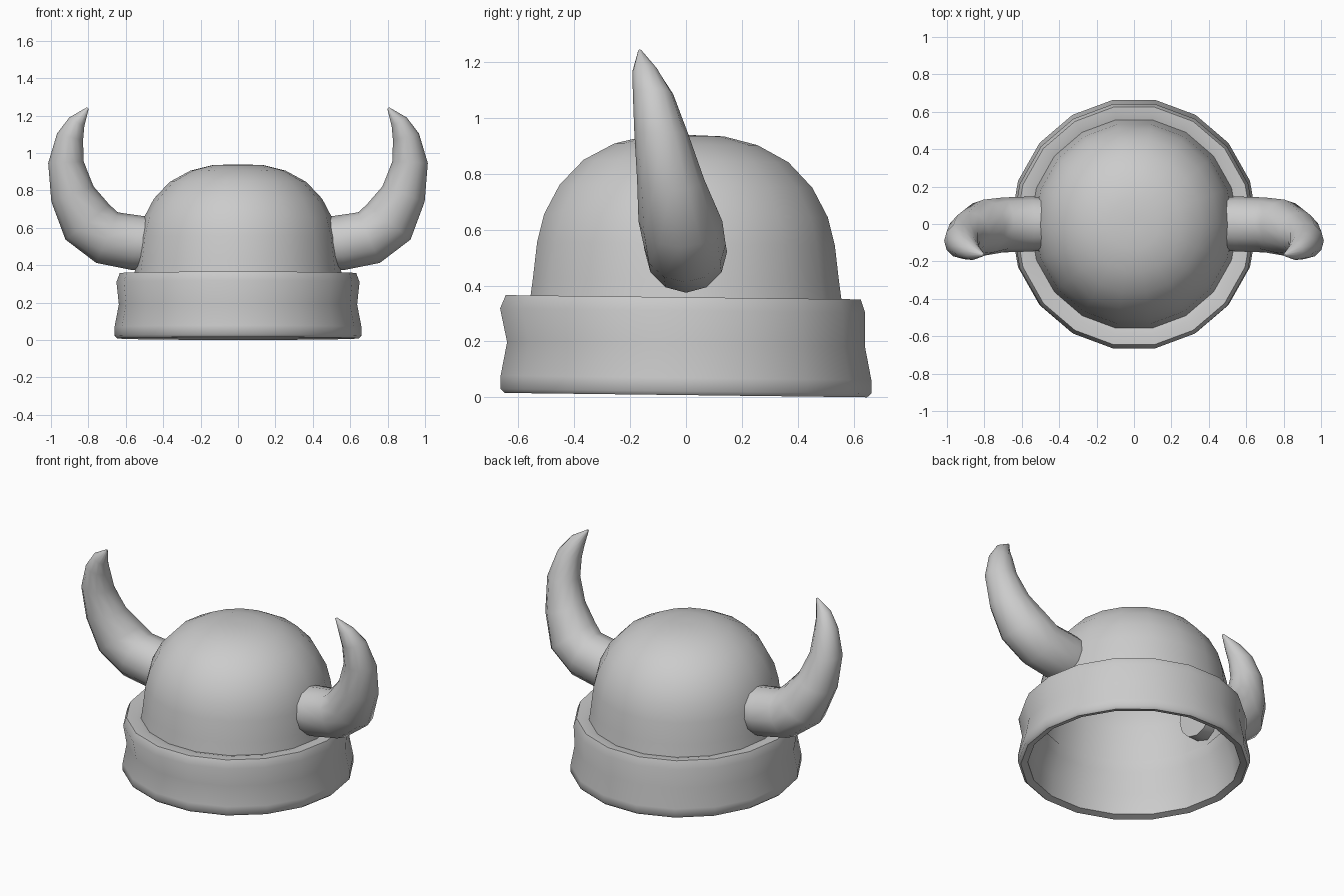
import bpy, bmesh
from math import sin, cos, tau
from mathutils import Vector

if "Cube" in bpy.data.objects:
    bpy.data.objects.remove(bpy.data.objects["Cube"])


def loft(name, rings, loop=False, caps=(False, False)):
    """Skin a list of equal-length vertex rings with quads."""
    bm = bmesh.new()
    vs = [[bm.verts.new(p) for p in ring] for ring in rings]
    n = len(vs[0])
    pairs = list(zip(vs, vs[1:])) + ([(vs[-1], vs[0])] if loop else [])
    for a, b in pairs:
        for i in range(n):
            j = (i + 1) % n
            bm.faces.new((a[i], a[j], b[j], b[i]))
    if caps[0]:
        bm.faces.new(vs[0][::-1])
    if caps[1]:
        bm.faces.new(vs[-1])
    bmesh.ops.recalc_face_normals(bm, faces=bm.faces)
    mesh = bpy.data.meshes.new(name)
    bm.to_mesh(mesh)
    bm.free()
    ob = bpy.data.objects.new(name, mesh)
    bpy.context.collection.objects.link(ob)
    bpy.ops.object.select_all(action='DESELECT')
    bpy.context.view_layer.objects.active = ob
    ob.select_set(True)
    bpy.ops.object.shade_smooth_by_angle(angle=1.0)
    return ob


def hoop(r, z, dy=0.0, n=18):
    """Horizontal ring, slightly longer in y and tilted down at the back."""
    pts = []
    for i in range(n):
        a = tau * i / n
        y = r * 1.02 * sin(a)
        pts.append(Vector((r * cos(a), y + dy, z - 0.012 * y)))
    return pts


# Brim: thick band with a waist, closed cross-section
brim = [(.645, .008, 0), (.66, .022, 0), (.66, .07, 0), (.637, .19, 0),
        (.65, .31, -.012), (.632, .358, -.01), (.585, .355, 0), (.55, .345, 0),
        (.555, .27, 0), (.595, .15, 0), (.605, .02, 0)]
loft("brim", [hoop(*p) for p in brim], loop=True)

# Dome: open shell above the brim
dome = [(.555, .345), (.545, .42), (.53, .55), (.505, .65), (.45, .755),
        (.365, .845), (.255, .905), (.135, .935), (.03, .938)]
loft("dome", [hoop(*p) for p in dome], caps=(False, True))

# Horns: tapered sweep along a curved path, mirrored to the other side
path = [(.46, 0, .515, .14), (.55, 0, .52, .147), (.70, -.005, .547, .147),
        (.805, -.02, .63, .15), (.885, -.055, .78, .12), (.92, -.09, .95, .095),
        (.898, -.118, 1.085, .072), (.862, -.145, 1.165, .047),
        (.803, -.165, 1.24, .006)]
rings = []
for k, (x, y, z, r) in enumerate(path):
    a, b = path[max(k - 1, 0)], path[min(k + 1, len(path) - 1)]
    t = Vector((b[0] - a[0], 0, b[2] - a[2])).normalized()
    side, across = Vector((0, 1, 0)), Vector((-t.z, 0, t.x))
    rings.append([Vector((x, y, z)) + r * (cos(tau * i / 12) * side
                  + sin(tau * i / 12) * across) for i in range(12)])
horns = loft("horns", rings, caps=(True, True))
mirror = horns.modifiers.new("mirror", 'MIRROR')
mirror.use_axis = (True, False, False)
mirror.use_mirror_merge = False
